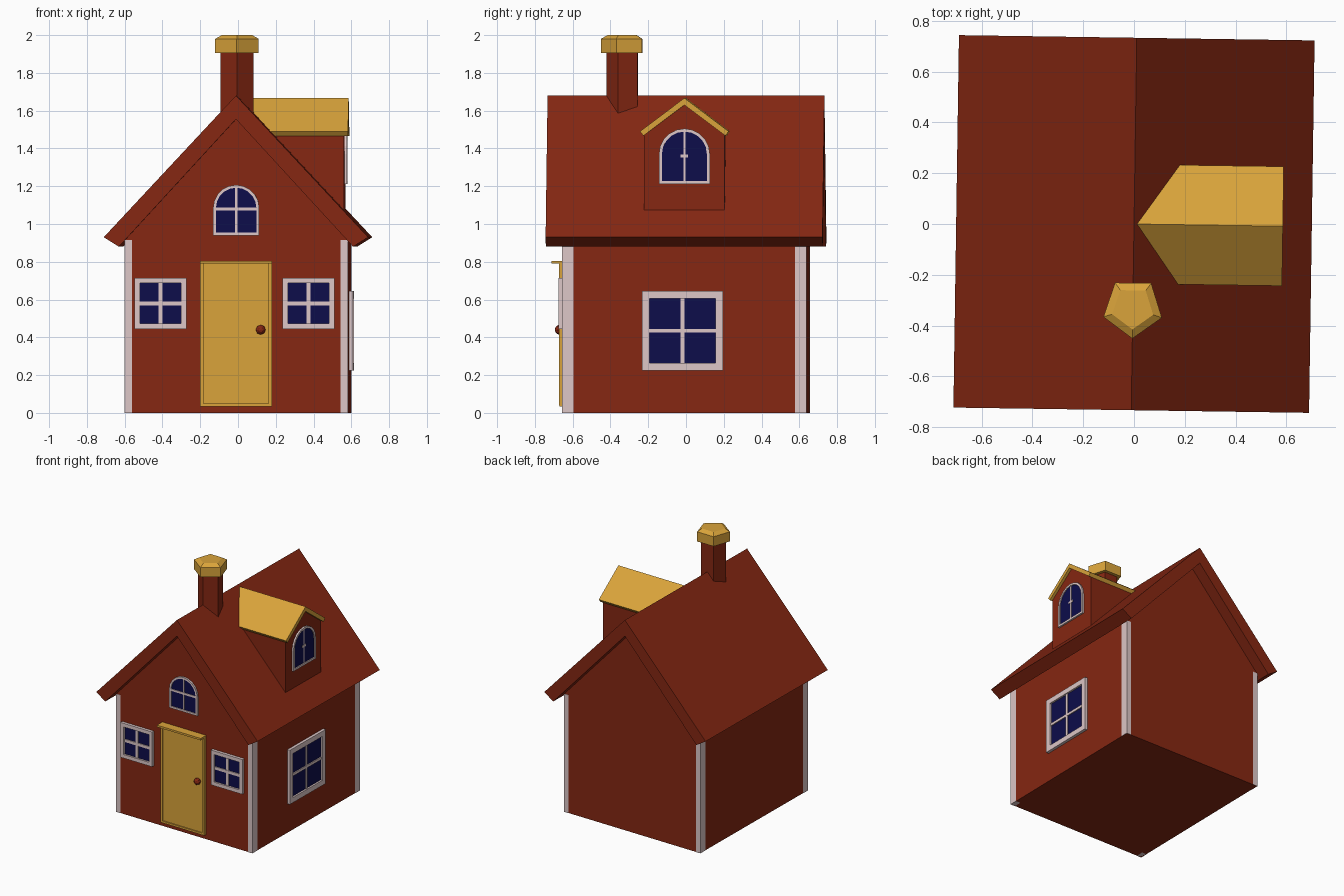
import bpy, bmesh, math
from mathutils import Matrix

if "Cube" in bpy.data.objects:
    bpy.data.objects.remove(bpy.data.objects["Cube"])


def material(name, rgb):
    m = bpy.data.materials.new(name)
    m.diffuse_color = (*rgb, 1)
    m.use_nodes = True
    m.node_tree.nodes["Principled BSDF"].inputs["Base Color"].default_value = m.diffuse_color
    return m


RED = material("brick red", (0.235, 0.02, 0.006))
YELLOW = material("ochre yellow", (0.70, 0.37, 0.043))
WHITE = material("pale trim", (0.72, 0.57, 0.57))
BLUE = material("night blue glass", (0.004, 0.004, 0.07))

HX, HY = 0.59, 0.645      # half size of the walls
DORMER_X = 0.565          # front plane of the dormer


# Wall planes: (across, up, distance out of the wall) -> world
def front(u, v, d):
    return (u, -HY - d, v)


def right(u, v, d):
    return (HX + d, u, v)


def dormer(u, v, d):
    return (DORMER_X + d, u, v)


def finish(name, bm, mat):
    bmesh.ops.recalc_face_normals(bm, faces=bm.faces)
    me = bpy.data.meshes.new(name)
    bm.to_mesh(me)
    bm.free()
    me.materials.append(mat)
    ob = bpy.data.objects.new(name, me)
    bpy.context.collection.objects.link(ob)
    return ob


def prism(name, pts, plane, d0, d1, mat):
    """Extrude a closed profile drawn on a plane from depth d0 to d1."""
    bm = bmesh.new()
    a = [bm.verts.new(plane(u, v, d0)) for u, v in pts]
    b = [bm.verts.new(plane(u, v, d1)) for u, v in pts]
    bm.faces.new(a)
    bm.faces.new(b)
    for i in range(len(pts)):
        j = (i + 1) % len(pts)
        bm.faces.new((a[i], a[j], b[j], b[i]))
    return finish(name, bm, mat)


def ring(name, outer, inner, plane, d0, d1, mat):
    """Raised frame between two matching loops."""
    bm = bmesh.new()
    loops = [[bm.verts.new(plane(u, v, d)) for u, v in pts]
             for pts, d in ((outer, d0), (outer, d1), (inner, d1), (inner, d0))]
    n = len(outer)
    for k in range(4):
        p, q = loops[k], loops[(k + 1) % 4]
        for i in range(n):
            j = (i + 1) % n
            bm.faces.new((p[i], p[j], q[j], q[i]))
    return finish(name, bm, mat)


def rect(u0, u1, v0, v1):
    return [(u0, v0), (u1, v0), (u1, v1), (u0, v1)]


def arch(c, half, v0, spring, steps=10):
    return [(c - half, v0), (c + half, v0)] + [
        (c + half * math.cos(math.pi * i / steps), spring + half * math.sin(math.pi * i / steps))
        for i in range(steps + 1)]


def gable(half, eave, apex, base):
    return [(-half, base), (half, base), (half, eave), (0, apex), (-half, eave)]


def chevron(out_u, out_v, out_top, in_u, in_v, in_top):
    return [(-out_u, out_v), (0, out_top), (out_u, out_v), (in_u, in_v), (0, in_top), (-in_u, in_v)]


def square_window(name, plane, c, half, v0, v1, rim, bar):
    ring(name + "_frame", rect(c - half, c + half, v0, v1),
         rect(c - half + rim, c + half - rim, v0 + rim, v1 - rim), plane, -0.01, 0.022, WHITE)
    g = rim * 0.9
    prism(name + "_glass", rect(c - half + g, c + half - g, v0 + g, v1 - g), plane, 0, 0.008, BLUE)
    m = (v0 + v1) / 2
    prism(name + "_bar_up", rect(c - bar / 2, c + bar / 2, v0 + g, v1 - g), plane, 0, 0.014, WHITE)
    prism(name + "_bar_across", rect(c - half + g, c + half - g, m - bar / 2, m + bar / 2),
          plane, 0, 0.015, WHITE)


def arched_window(name, plane, half, v0, spring, rim, bar_v, bar_half):
    ring(name + "_frame", arch(0, half, v0, spring),
         arch(0, half - rim, v0 + rim, spring), plane, -0.01, 0.013, WHITE)
    prism(name + "_glass", arch(0, half - rim / 2, v0 + rim / 2, spring), plane, 0, 0.006, BLUE)
    top = spring + half - rim / 2
    prism(name + "_bar_up", rect(-0.006, 0.006, v0 + rim / 2, top), plane, 0, 0.009, WHITE)
    prism(name + "_bar_across", rect(-bar_half, bar_half, bar_v - 0.008, bar_v + 0.008),
          plane, 0, 0.010, WHITE)


# Walls with gables, and the main roof
prism("walls", gable(HX, 0.92, 1.57, 0), front, 0, -2 * HY, RED)
prism("roof", chevron(0.70, 0.93, 1.68, 0.62, 0.88, 1.555), front, 0.088, -2 * HY - 0.088, RED)

# Corner trims, slightly proud of the walls
for sx, side in ((-1, "left"), (1, "right")):
    for y0, end in ((-HY - 0.002, "front"), (HY - 0.058, "back")):
        xs = sorted((sx * (HX - 0.038), sx * (HX + 0.002)))
        d = -HY - y0
        prism(f"corner_trim_{end}_{side}", rect(*xs, 0, 0.915), front, d, d - 0.06, WHITE)

# Door with jambs, lintel and knob
prism("door", rect(-0.18, 0.18, 0.05, 0.79), front, 0, 0.014, YELLOW)
for s, side in ((-1, "left"), (1, "right")):
    u = sorted((s * 0.172, s * 0.19))
    prism("door_jamb_" + side, rect(*u, 0.04, 0.79), front, 0, 0.024, YELLOW)
prism("door_sill", rect(-0.19, 0.19, 0.035, 0.05), front, 0, 0.022, YELLOW)
prism("door_lintel", rect(-0.19, 0.19, 0.79, 0.805), front, 0, 0.065, YELLOW)
bm = bmesh.new()
bmesh.ops.create_uvsphere(bm, u_segments=8, v_segments=6, radius=0.026)
bmesh.ops.transform(bm, verts=bm.verts, matrix=Matrix.Translation((0.13, -HY - 0.022, 0.44))
                    @ Matrix.Rotation(math.pi / 2, 4, "X"))
finish("door_knob", bm, RED)

# Windows
square_window("front_window_left", front, -0.40, 0.137, 0.445, 0.715, 0.028, 0.022)
square_window("front_window_right", front, 0.383, 0.137, 0.445, 0.715, 0.028, 0.022)
square_window("side_window", right, -0.01, 0.215, 0.225, 0.645, 0.04, 0.02)
arched_window("gable_window", front, 0.122, 0.94, 1.085, 0.015, 1.08, 0.11)

# Dormer on the right slope
prism("dormer_walls", gable(0.213, 1.475, 1.64, 1.05), dormer, -0.45, 0, RED)
prism("dormer_roof", chevron(0.235, 1.49, 1.667, 0.217, 1.467, 1.63), dormer, -0.555, 0.021, YELLOW)
arched_window("dormer_window", dormer, 0.135, 1.212, 1.37, 0.016, 1.36, 0.02)

# Five-sided chimney and bevelled cap
def five_sided(name, levels, mat):
    bm = bmesh.new()
    loops = [[bm.verts.new((r * math.sin(math.tau * i / 5), -0.33 - r * math.cos(math.tau * i / 5), z))
              for i in range(5)] for r, z in levels]
    bm.faces.new(loops[0])
    bm.faces.new(loops[-1])
    for p, q in zip(loops, loops[1:]):
        for i in range(5):
            j = (i + 1) % 5
            bm.faces.new((p[i], p[j], q[j], q[i]))
    finish(name, bm, mat)


five_sided("chimney", [(0.092, 1.57), (0.092, 1.91)], RED)
five_sided("chimney_cap", [(0.121, 1.905), (0.121, 1.98), (0.085, 2.0)], YELLOW)

# The whole house is turned very slightly
turn = Matrix.Rotation(math.radians(-0.85), 4, "Z")
for ob in bpy.context.collection.objects:
    ob.data.transform(turn)
